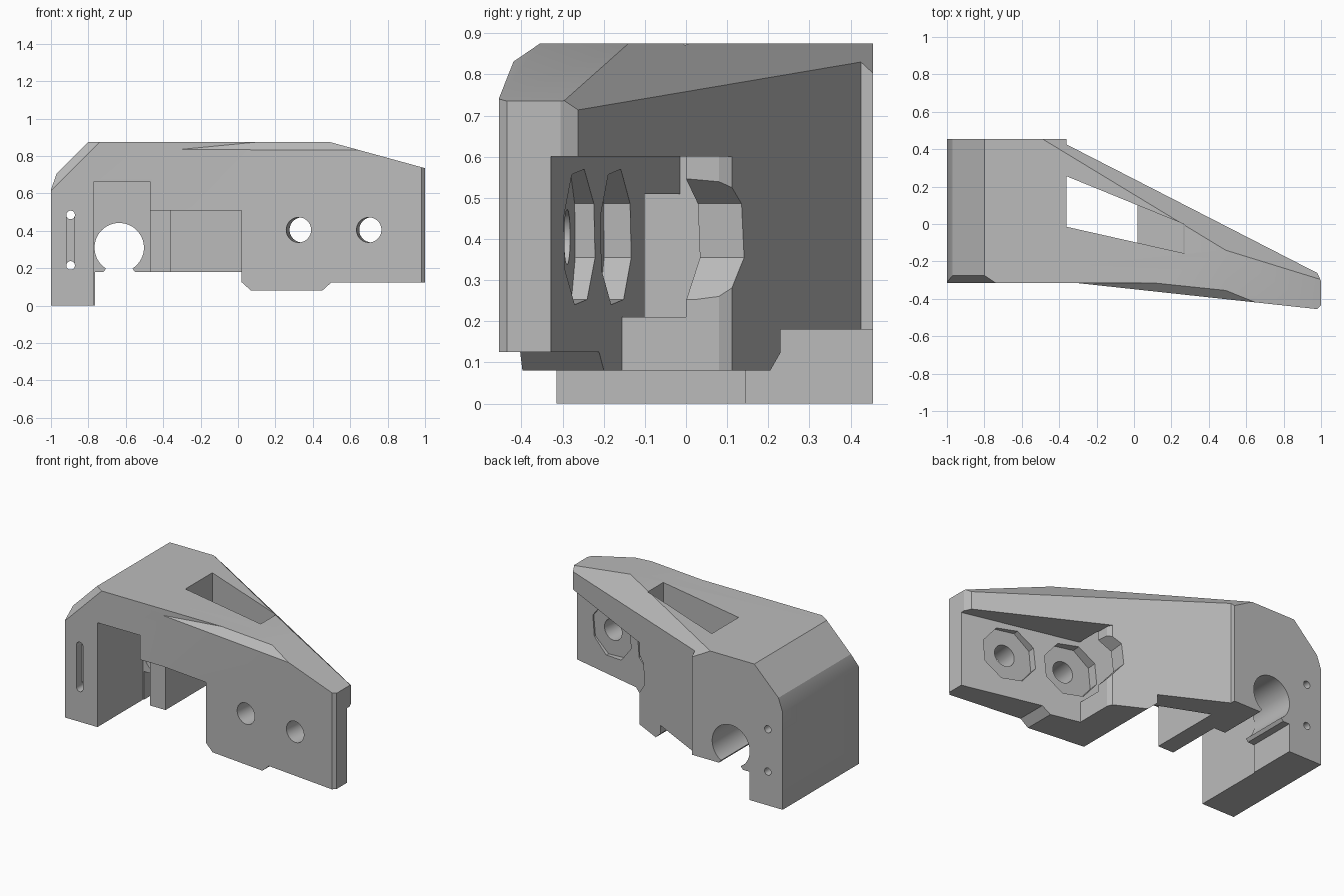
import bpy, bmesh, math
from mathutils import Vector, Matrix

cube = bpy.data.objects.get("Cube")
if cube:
    bpy.data.objects.remove(cube, do_unlink=True)

grey = bpy.data.materials.new("plain_grey")
grey.use_nodes = True
colour = (0.5, 0.5, 0.5, 1)
grey.diffuse_color = colour
grey.node_tree.nodes["Principled BSDF"].inputs["Base Color"].default_value = colour


def make(name, bm):
    bmesh.ops.recalc_face_normals(bm, faces=bm.faces)
    mesh = bpy.data.meshes.new(name)
    bm.to_mesh(mesh)
    bm.free()
    mesh.materials.append(grey)
    ob = bpy.data.objects.new(name, mesh)
    bpy.context.collection.objects.link(ob)
    return ob


def prism(points, low, high, axis="Z"):
    """Extrude a plan (axis Z) or a front profile (axis Y)."""
    bm = bmesh.new()
    place = (lambda p, h: (p[0], p[1], h)) if axis == "Z" else (lambda p, h: (p[0], h, p[1]))
    face = bm.faces.new([bm.verts.new(place(p, low)) for p in points])
    ext = bmesh.ops.extrude_face_region(bm, geom=[face])
    verts = [v for v in ext["geom"] if isinstance(v, bmesh.types.BMVert)]
    bmesh.ops.translate(bm, verts=verts, vec=Vector(place((0, 0), high - low)))
    bmesh.ops.recalc_face_normals(bm, faces=bm.faces)
    return bm


def box(x0, x1, y0, y1, z0, z1):
    return prism([(x0, y0), (x1, y0), (x1, y1), (x0, y1)], z0, z1)


def rod(start, direction, length, radius, sides=48, roll=0):
    bm = bmesh.new()
    d = Vector(direction).normalized()
    m = (Matrix.Translation(Vector(start) + d * length / 2)
         @ d.to_track_quat("Z", "Y").to_matrix().to_4x4()
         @ Matrix.Rotation(math.radians(roll), 4, "Z"))
    bmesh.ops.create_cone(bm, cap_ends=True, segments=sides, radius1=radius,
                          radius2=radius, depth=length, matrix=m)
    return bm


def slice_off(bm, point, normal):
    """Remove everything on the normal's side and cap the cut."""
    geom = bm.verts[:] + bm.edges[:] + bm.faces[:]
    bmesh.ops.bisect_plane(bm, geom=geom, dist=1e-5, plane_co=point,
                           plane_no=normal, clear_outer=True)
    bmesh.ops.holes_fill(bm, edges=[e for e in bm.edges if e.is_boundary], sides=0)


def cut(ob, bm):
    tool = make("cutter", bm)
    tool.hide_render = True
    mod = ob.modifiers.new("cut", "BOOLEAN")
    mod.operation = "DIFFERENCE"
    mod.solver = "EXACT"
    mod.object = tool
    bpy.context.view_layer.objects.active = ob
    bpy.ops.object.modifier_apply(modifier=mod.name)
    bpy.data.objects.remove(tool, do_unlink=True)


# Main body: plan outline with sloped top edges
body = prism([(-1, -.315), (-.31, -.315), (.98, -.455), (1, -.435), (1, -.305),
              (.98, -.262), (-.36, .425), (-.36, .455), (-1, .455)], 0, .875)
back_slope = Vector((.0714, .1176, .128))
for point, normal in [((-.97, 0, .705), (-.17, 0, .17)),
                      ((-.97, 0, .705), (-.085, 0, .03)),
                      ((.49, 0, .875), (.14, 0, .51)),
                      ((-1, -.315, .615), (-.55, -.82, .55)),
                      ((.49, -.14, .875), back_slope)]:
    slice_off(body, point, normal)
bracket = make("bracket_body", body)

# Chamfer along the top of the slanted front wall
edge = box(-.6, 1.2, -.8, -.315, .6, 1.1)
slice_off(edge, (-.31, -.315, .835), (.004, .0384, -.0416))
cut(bracket, edge)

# Stepped underside
cut(bracket, prism([(-.765, .18), (.02, .18), (.02, .125), (.07, .08), (.45, .08),
                    (.5, .125), (1.2, .125), (1.2, -.2), (-.765, -.2)], -1, 1, "Y"))

# Front channel beside the leg, and the shallower opening next to it
cut(bracket, box(-.77, -.47, -1, .145, -.3, .665))
cut(bracket, prism([(-.48, -.7), (.02, -.7), (.02, -.06), (-.36, .02),
                    (-.36, -.215), (-.48, -.215)], -.3, .51))

# Window from the top, open below on its left part
cut(bracket, prism([(-.36, .255), (.27, -.002), (.27, -.157), (-.36, -.015)], .21, 1.2))
cut(bracket, prism([(-.36, .255), (.02, .1), (.02, -.1), (-.36, -.015)], -.3, .4))

# Rear pocket behind the front wall
cut(bracket, prism([(.265, -.156), (1.1, -.352), (1.1, .6), (.23, .6),
                    (.23, .16), (.265, .08)], -.3, .6))

# Screw holes and octagonal nut recesses
tilt = (.109, 1, 0)
for x, floor in ((.32, -.217), (.7, -.287)):
    cut(bracket, rod((x - .03, -.7, .405), tilt, 1, .067))
    cut(bracket, rod((x, floor, .405), tilt, .7, .172, 8, 28))

# Rod bore in the rear wall with a flared snap slot
cut(bracket, rod((-.635, 0, .31), (0, 1, 0), 1, .132, 64))
cut(bracket, prism([(-.735, .16), (-.7, .205), (-.7, .25), (-.57, .25),
                    (-.57, .205), (-.535, .16)], .1, 1, "Y"))

# Tie groove in the leg with two through holes
cut(bracket, box(-.917, -.873, -.6, -.26, .215, .485))
for z in (.215, .485):
    cut(bracket, rod((-.895, -.6, z), (0, 1, 0), 1.4, .023, 24))

# Smooth bores, crisp edges
bpy.ops.object.select_all(action="DESELECT")
bracket.select_set(True)
bpy.context.view_layer.objects.active = bracket
bpy.ops.object.shade_smooth_by_angle(angle=math.radians(20))
